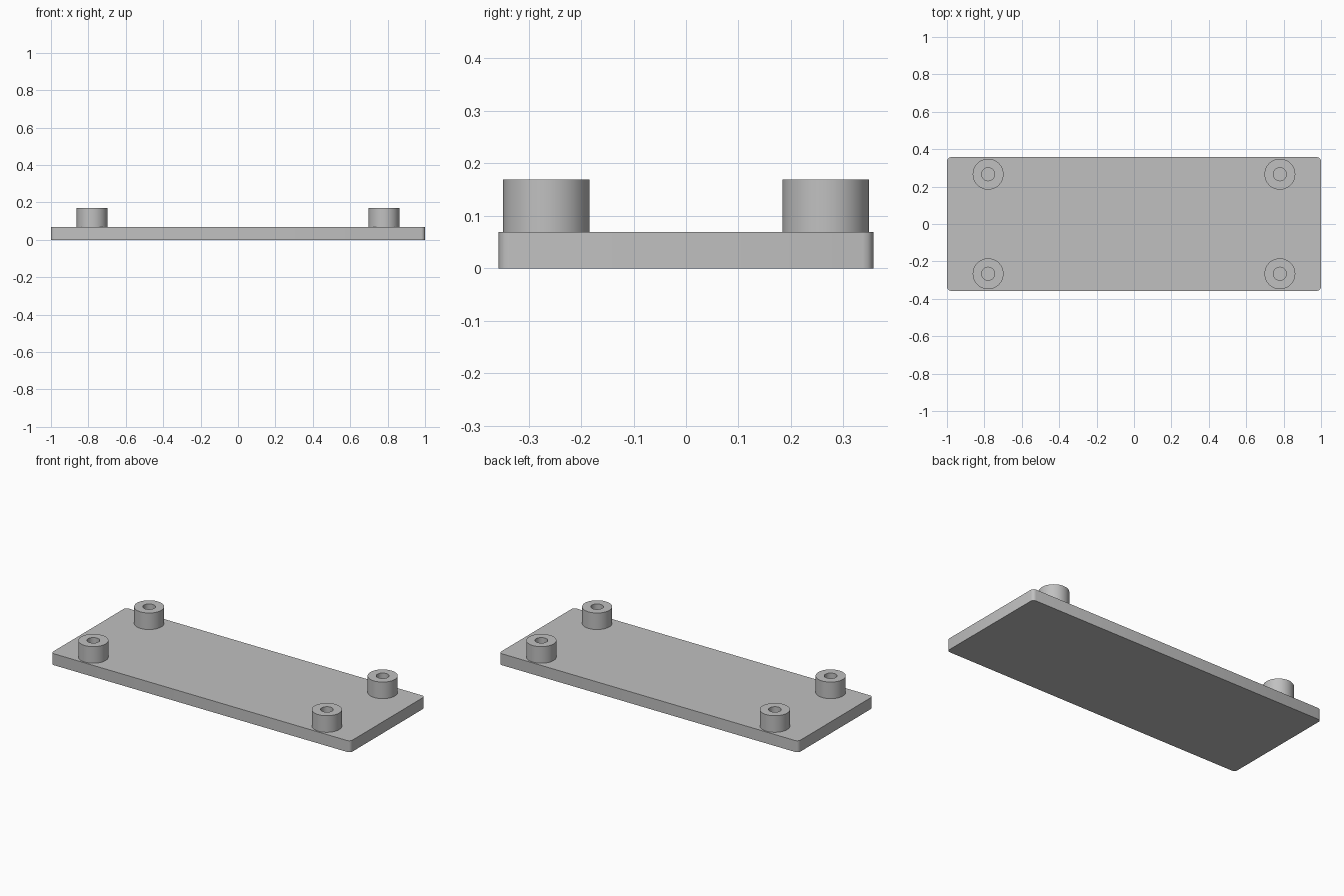
import bpy
import bmesh
import math

cube = bpy.data.objects.get("Cube")
if cube:
    bpy.data.objects.remove(cube, do_unlink=True)

LENGTH, WIDTH, THICK = 2.0, 0.714, 0.069
BOSS_TOP, BOSS_R, HOLE_R = 0.169, 0.0825, 0.035
BOSS_X, BOSS_Y = 0.78, 0.266

gray = bpy.data.materials.new("light_gray")
gray.use_nodes = True
color = (0.53, 0.53, 0.53, 1)
gray.diffuse_color = color
gray.node_tree.nodes["Principled BSDF"].inputs["Base Color"].default_value = color


def make_object(name, bm):
    mesh = bpy.data.meshes.new(name)
    bmesh.ops.recalc_face_normals(bm, faces=bm.faces[:])
    bm.to_mesh(mesh)
    bm.free()
    mesh.materials.append(gray)
    obj = bpy.data.objects.new(name, mesh)
    bpy.context.collection.objects.link(obj)
    bpy.ops.object.select_all(action="DESELECT")
    obj.select_set(True)
    bpy.context.view_layer.objects.active = obj
    bpy.ops.object.shade_smooth_by_angle(angle=math.radians(40))
    return obj


# Base plate with rounded upright corners
bm = bmesh.new()
bmesh.ops.create_cube(bm, size=1)
for v in bm.verts:
    v.co = (v.co.x * LENGTH, v.co.y * WIDTH, (v.co.z + 0.5) * THICK)
corners = [e for e in bm.edges if abs(e.verts[0].co.z - e.verts[1].co.z) > THICK / 2]
bmesh.ops.bevel(bm, geom=corners, offset=0.02, segments=3, profile=0.5, affect="EDGES")
make_object("base_plate", bm)


# Hollow mounting bosses: a wall profile spun around the boss axis
def make_boss(name, x, y):
    bm = bmesh.new()
    profile = [(BOSS_R, THICK), (BOSS_R, BOSS_TOP), (HOLE_R, BOSS_TOP), (HOLE_R, THICK)]
    verts = [bm.verts.new((r, 0, z)) for r, z in profile]
    edges = [bm.edges.new(pair) for pair in zip(verts, verts[1:])]
    bmesh.ops.spin(bm, geom=verts + edges, cent=(0, 0, 0), axis=(0, 0, 1),
                   angle=math.tau, steps=36, use_merge=True)
    bmesh.ops.remove_doubles(bm, verts=bm.verts[:], dist=0.0001)
    make_object(name, bm).location = (x, y, 0)


for side, sx in (("left", 1), ("right", -1)):
    for end, sy in (("front", -1), ("back", 1)):
        make_boss(f"{end}_{side}_boss", sx * BOSS_X, sy * BOSS_Y)
